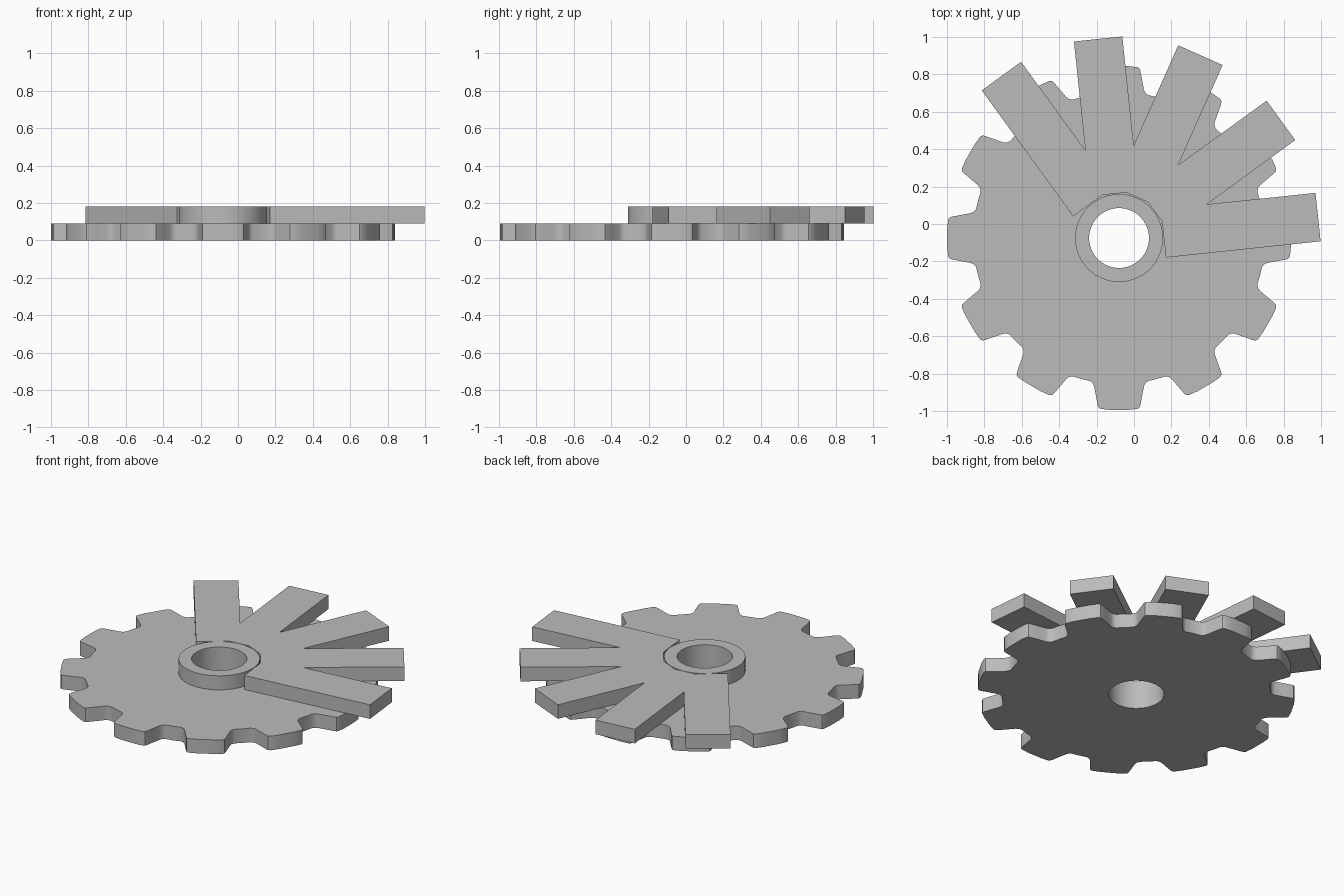
import bpy
import bmesh
from math import radians, sin, cos
from mathutils import Matrix, Vector

cube = bpy.data.objects.get("Cube")
if cube:
    bpy.data.objects.remove(cube, do_unlink=True)

CENTRE = Vector((-0.08, -0.075, 0))
THICK = 0.09
HOLE_R, HUB_R = 0.16, 0.235
TEETH, STEP = 12, 30

grey = bpy.data.materials.new("plain grey")
grey.use_nodes = True
colour = (0.5, 0.5, 0.5, 1)
grey.diffuse_color = colour
grey.node_tree.nodes["Principled BSDF"].inputs["Base Color"].default_value = colour


def polar(r, degrees):
    a = radians(degrees)
    return Vector((r * cos(a), r * sin(a), 0))


def turned(x, y, degrees):
    return Matrix.Rotation(radians(degrees), 3, "Z") @ Vector((x, y, 0))


def circle(r, count=64):
    return [polar(r, 360 * i / count) for i in range(count)]


def plate(name, loops, z):
    """Fill the outline (with any holes) and extrude it upwards."""
    bm = bmesh.new()
    edges = []
    for loop in loops:
        verts = [bm.verts.new(p) for p in loop]
        edges += [bm.edges.new((v, verts[i - 1])) for i, v in enumerate(verts)]
    bmesh.ops.triangle_fill(bm, edges=edges, use_beauty=True)
    top = bmesh.ops.extrude_face_region(bm, geom=bm.faces[:])["geom"]
    bmesh.ops.translate(bm, vec=(0, 0, THICK),
                        verts=[g for g in top if isinstance(g, bmesh.types.BMVert)])
    bmesh.ops.recalc_face_normals(bm, faces=bm.faces[:])
    mesh = bpy.data.meshes.new(name)
    bm.to_mesh(mesh)
    bm.free()
    mesh.materials.append(grey)
    obj = bpy.data.objects.new(name, mesh)
    obj.location = CENTRE + Vector((0, 0, z))
    bpy.context.collection.objects.link(obj)
    bpy.ops.object.select_all(action="DESELECT")
    obj.select_set(True)
    bpy.context.view_layer.objects.active = obj
    bpy.ops.object.shade_smooth_by_angle(angle=radians(32))
    return obj


# Toothed wheel: half a tooth as (radius, angle from tooth centre), mirrored
flank = [(0.78, 11.5), (0.79, 10.2), (0.805, 9.5), (0.85, 8.4),
         (0.9, 7.3), (0.913, 6.9), (0.919, 6.1), (0.92, 3)]
gear = []
for i in range(TEETH):
    gear += [polar(r, i * STEP - a) for r, a in flank]
    gear += [polar(r, i * STEP + a) for r, a in reversed(flank)]
    gear.append(polar(0.78, (i + 0.5) * STEP))
plate("toothed_wheel", [gear, circle(HOLE_R)], 0)

# Raised hub ring around the bore
plate("hub_ring", [circle(HUB_R), circle(HOLE_R)], THICK)

# Fan of five straight arms, joined at their roots
ARM_START, ARM_END, HALF_W = 0.238, 1.07, 0.13
angles = [6 + STEP * i for i in range(5)]
notch_r = HALF_W / sin(radians(STEP / 2))
inner_r = ARM_START / cos(radians(STEP / 2))
fan = [turned(ARM_START, -HALF_W, angles[0])]
for a in angles:
    fan += [turned(ARM_END, -HALF_W, a), turned(ARM_END, HALF_W, a)]
    if a != angles[-1]:
        fan.append(polar(notch_r, a + STEP / 2))
fan.append(turned(ARM_START, HALF_W, angles[-1]))
fan += [polar(inner_r, a - STEP / 2) for a in reversed(angles[1:])]
plate("arm_fan", [fan], THICK)
